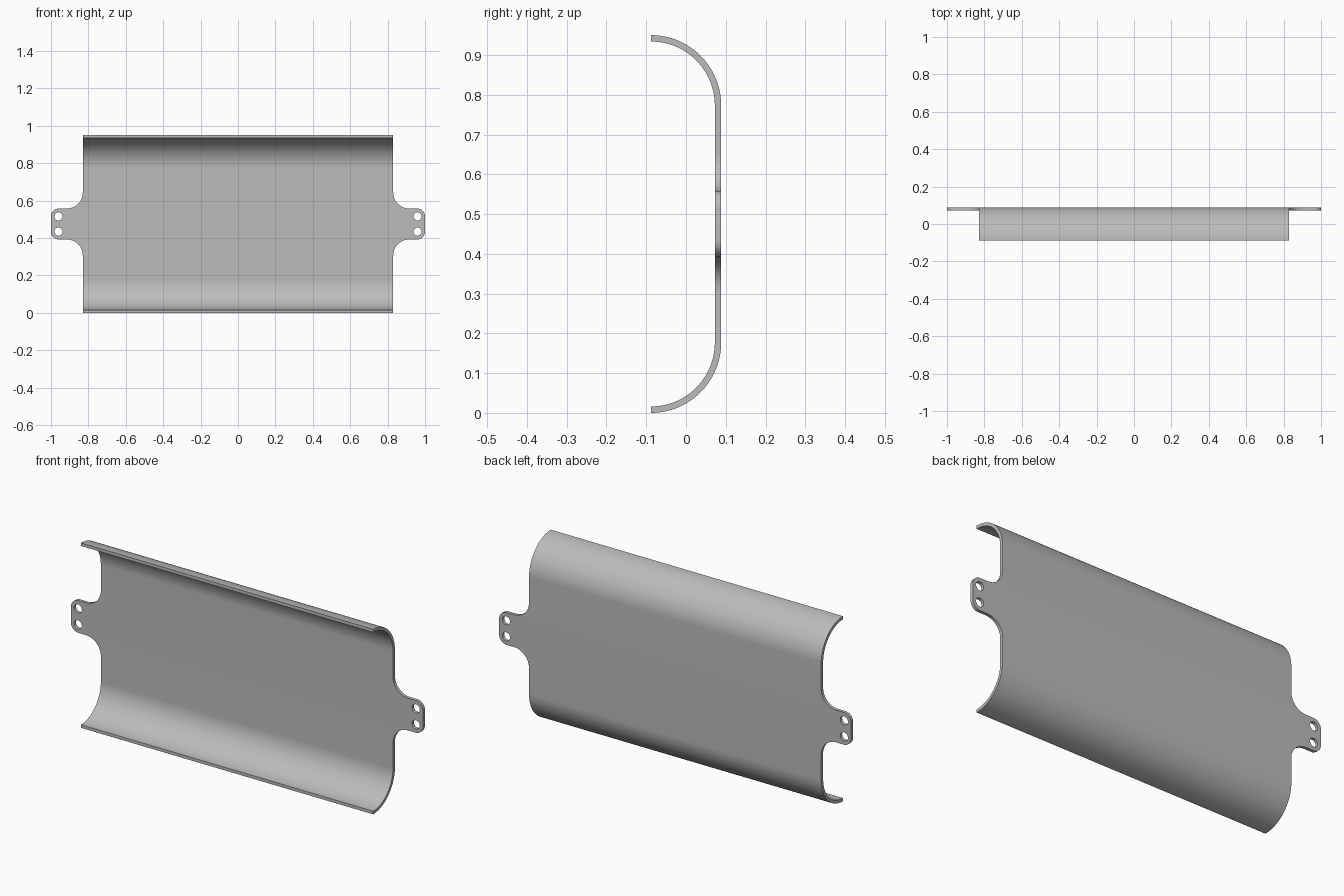
import bpy, bmesh, math
from mathutils import Matrix

cube = bpy.data.objects.get("Cube")
if cube:
    bpy.data.objects.remove(cube)

HALF_LEN, HEIGHT, THICK = 0.83, 0.95, 0.016
BACK, BEND = 0.0885, 0.177          # rear face and outer bend radius
MID = HEIGHT / 2
TAB, FILLET, CORNER, HOLE = 0.083, 0.085, 0.042, 0.022

mat = bpy.data.materials.new("plain grey metal")
mat.use_nodes = True
grey = (0.5, 0.5, 0.5, 1)
mat.diffuse_color = grey
mat.node_tree.nodes["Principled BSDF"].inputs["Base Color"].default_value = grey


def arc(cx, cy, r, start, end, steps):
    """Points along an arc, angles in degrees."""
    angles = [math.radians(start + (end - start) * i / steps) for i in range(steps + 1)]
    return [(cx + r * math.cos(a), cy + r * math.sin(a)) for a in angles]


def finish(obj):
    obj.data.materials.append(mat)
    bpy.ops.object.select_all(action='DESELECT')
    obj.select_set(True)
    bpy.context.view_layer.objects.active = obj
    bpy.ops.object.shade_smooth_by_angle(angle=math.radians(30))


def add_mesh(name, bm):
    bmesh.ops.recalc_face_normals(bm, faces=bm.faces[:])
    mesh = bpy.data.meshes.new(name)
    bm.to_mesh(mesh)
    bm.free()
    obj = bpy.data.objects.new(name, mesh)
    bpy.context.collection.objects.link(obj)
    finish(obj)


# Curved channel: C-shaped wall section swept along x
def wall_line(r):
    cy = BACK - BEND
    return arc(cy, BEND, r, -90, 0, 24) + arc(cy, HEIGHT - BEND, r, 0, 90, 24)


outer, inner = wall_line(BEND), wall_line(BEND - THICK)
bm = bmesh.new()
rows = [[bm.verts.new((x, y, z)) for y, z in line]
        for x, line in ((-HALF_LEN, outer), (HALF_LEN, outer),
                        (HALF_LEN, inner), (-HALF_LEN, inner))]
for a, b in zip(rows, rows[1:] + rows[:1]):
    for i in range(len(outer) - 1):
        bm.faces.new((a[i], a[i + 1], b[i + 1], b[i]))
for i in (0, -1):
    bm.faces.new([row[i] for row in rows])
add_mesh("curved_channel", bm)


# Mounting ears: filleted tabs with two screw holes
def ear_outline():
    fx, fz = HALF_LEN + FILLET, TAB + FILLET
    upper = arc(fx, fz, FILLET, 180, 270, 12) + arc(1 - CORNER, TAB - CORNER, CORNER, 90, 0, 10)
    return upper + [(x, -z) for x, z in reversed(upper)]


def add_ear(name, side):
    bm = bmesh.new()
    loops = [ear_outline()] + [arc(0.96, z, HOLE, 0, 345, 23) for z in (-0.041, 0.041)]
    edges = []
    for loop in loops:
        vs = [bm.verts.new((x * side, BACK, z + MID)) for x, z in loop]
        edges += [bm.edges.new((v, vs[i - 1])) for i, v in enumerate(vs)]
    bmesh.ops.triangle_fill(bm, edges=edges, use_beauty=True)
    ext = bmesh.ops.extrude_face_region(bm, geom=bm.faces[:], use_keep_orig=True)
    moved = [g for g in ext["geom"] if isinstance(g, bmesh.types.BMVert)]
    bmesh.ops.transform(bm, matrix=Matrix.Translation((0, -THICK, 0)), verts=moved)
    add_mesh(name, bm)


add_ear("left_mounting_ear", 1)
add_ear("right_mounting_ear", -1)
